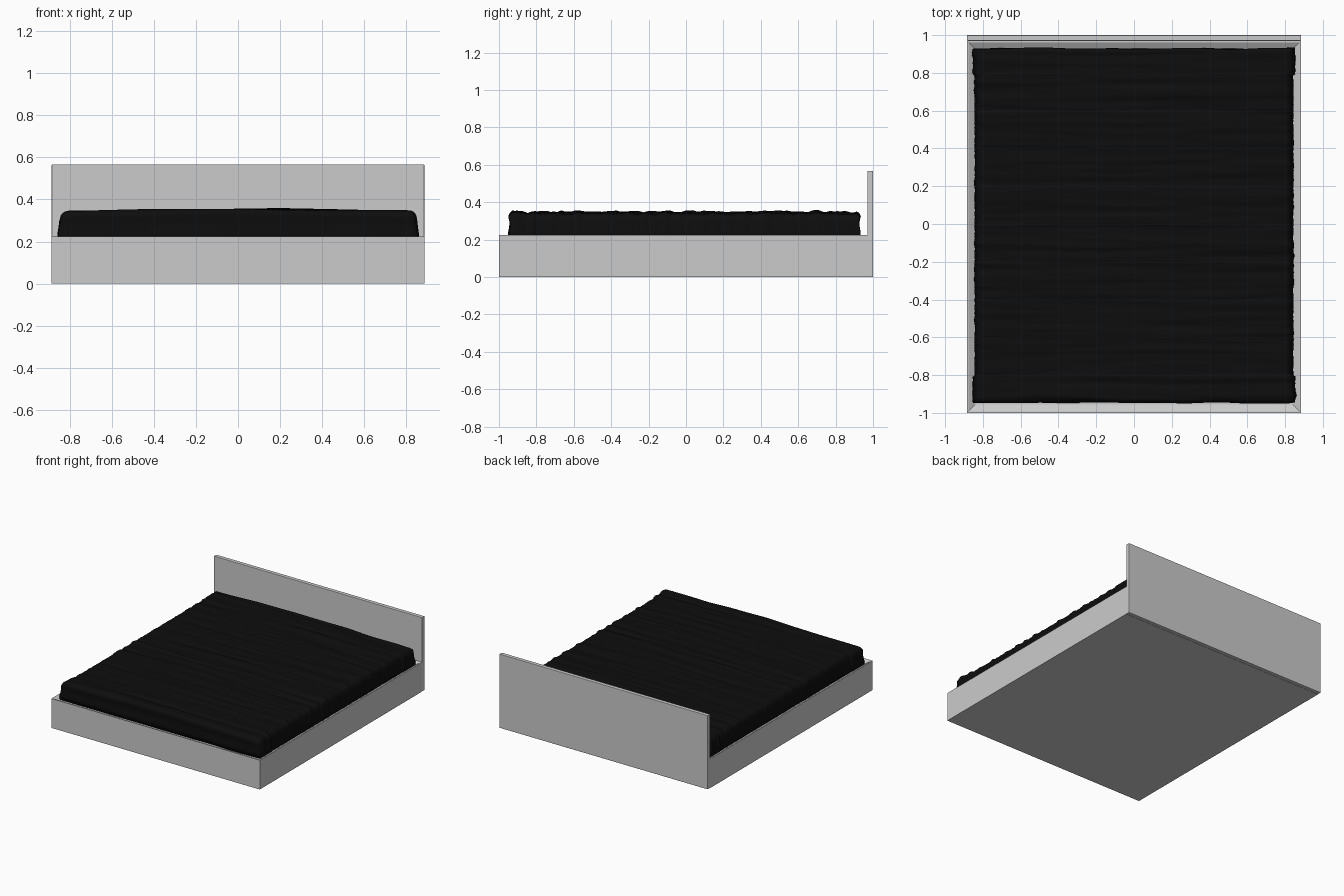
import bpy, bmesh
from mathutils import Vector, noise

if "Cube" in bpy.data.objects:
    bpy.data.objects.remove(bpy.data.objects["Cube"])

HW = 0.885                      # half width of the bed


def finish(name, bm, smooth=False):
    bmesh.ops.recalc_face_normals(bm, faces=bm.faces)
    mesh = bpy.data.meshes.new(name)
    bm.to_mesh(mesh)
    bm.free()
    obj = bpy.data.objects.new(name, mesh)
    bpy.context.collection.objects.link(obj)
    for p in mesh.polygons:
        p.use_smooth = smooth
    return obj


def box(bm, lo, hi):
    verts = bmesh.ops.create_cube(bm, size=1)["verts"]
    for v in verts:
        v.co = Vector([lo[i] + (v.co[i] + 0.5) * (hi[i] - lo[i]) for i in range(3)])


def add_bevel(obj, width):
    mod = obj.modifiers.new("soft_edges", 'BEVEL')
    mod.width, mod.segments = width, 2
    mod.limit_method = 'ANGLE'


# Bed base: box with a narrow rim and a shallow sloped recess for the mattress
bm = bmesh.new()
box(bm, (-HW, -1.0, 0.0), (HW, 0.97, 0.225))
top = max(bm.faces, key=lambda f: f.calc_center_median().z)
bmesh.ops.inset_region(bm, faces=[top], thickness=0.012)
bmesh.ops.inset_region(bm, faces=[top], thickness=0.05)
for v in top.verts:
    v.co.z -= 0.022
finish("bed_base", bm)

# Headboard: thin upright panel reaching the floor
bm = bmesh.new()
box(bm, (-HW, 0.97, 0.0), (HW, 1.0, 0.567))
add_bevel(finish("headboard", bm), 0.003)

# Mattress cover: wrinkled top sheet whose border is extruded down the sides
HX, HY, CY = 0.80, 0.92, -0.008
SIDE_RINGS = [(0.008, 0.338, ), (0.018, 0.331), (0.025, 0.319), (0.029, 0.300),
              (0.032, 0.270), (0.036, 0.240), (0.037, 0.205)]


def wrinkle(x, y):
    n = noise.noise(Vector((x * 1.1, y * 15, 3.0)))
    fine = noise.noise(Vector((x * 2.0 + 7, y * 34, 8.0)))
    return 0.010 * n + 0.006 * fine


bm = bmesh.new()
bmesh.ops.create_grid(bm, x_segments=48, y_segments=220, size=1)
for v in bm.verts:
    v.co = Vector((v.co.x * HX, v.co.y * HY, 0.341))

edge_loop = [e for e in bm.edges if e.is_boundary]
for step, (out, z) in enumerate(SIDE_RINGS):
    ext = bmesh.ops.extrude_edge_only(bm, edges=edge_loop)["geom"]
    edge_loop = [g for g in ext if isinstance(g, bmesh.types.BMEdge) and g.is_boundary]
    end = min(out, 0.024)       # the ends hang straighter than the long sides
    last = SIDE_RINGS[step - 1][0] if step else 0.0
    last_end = min(last, 0.024)
    for v in (g for g in ext if isinstance(g, bmesh.types.BMVert)):
        v.co.x *= (HX + out * 1.15) / (HX + last * 1.15)
        v.co.y *= (HY + end * 0.75) / (HY + last_end * 0.75)
        v.co.z = z
bmesh.ops.contextual_create(bm, geom=edge_loop)

for v in bm.verts:
    x, y, z = v.co
    w = wrinkle(x, y)
    lift = max(0.0, min(1.0, (z - 0.225) / 0.1))
    crown = 0.007 * (1 - (x / HX) ** 2) + 0.004 * noise.noise(Vector((x * 2, 1.5, 0)))
    v.co.z += lift * (w + crown)
    if abs(x) > HX:             # ripples and flared corners on the long sides
        flare = 0.010 if abs(y) > 0.80 else 0.0
        v.co.x += (1 if x > 0 else -1) * (abs(w) * 0.9 + flare)
    if abs(y) > HY:             # gentle waviness and a slight pinch at the ends
        pinch = 0.006 if 0.26 < z < 0.31 else 0.0
        v.co.y += (1 if y > 0 else -1) * (0.008 * noise.noise(Vector((x * 4, y, z * 5))) - pinch)
    v.co.y += CY
cover = finish("mattress_cover", bm, smooth=True)

black = bpy.data.materials.new("black_fabric")
black.diffuse_color = (0.004, 0.004, 0.004, 1)
black.use_nodes = True
black.node_tree.nodes["Principled BSDF"].inputs["Base Color"].default_value = black.diffuse_color
cover.data.materials.append(black)
